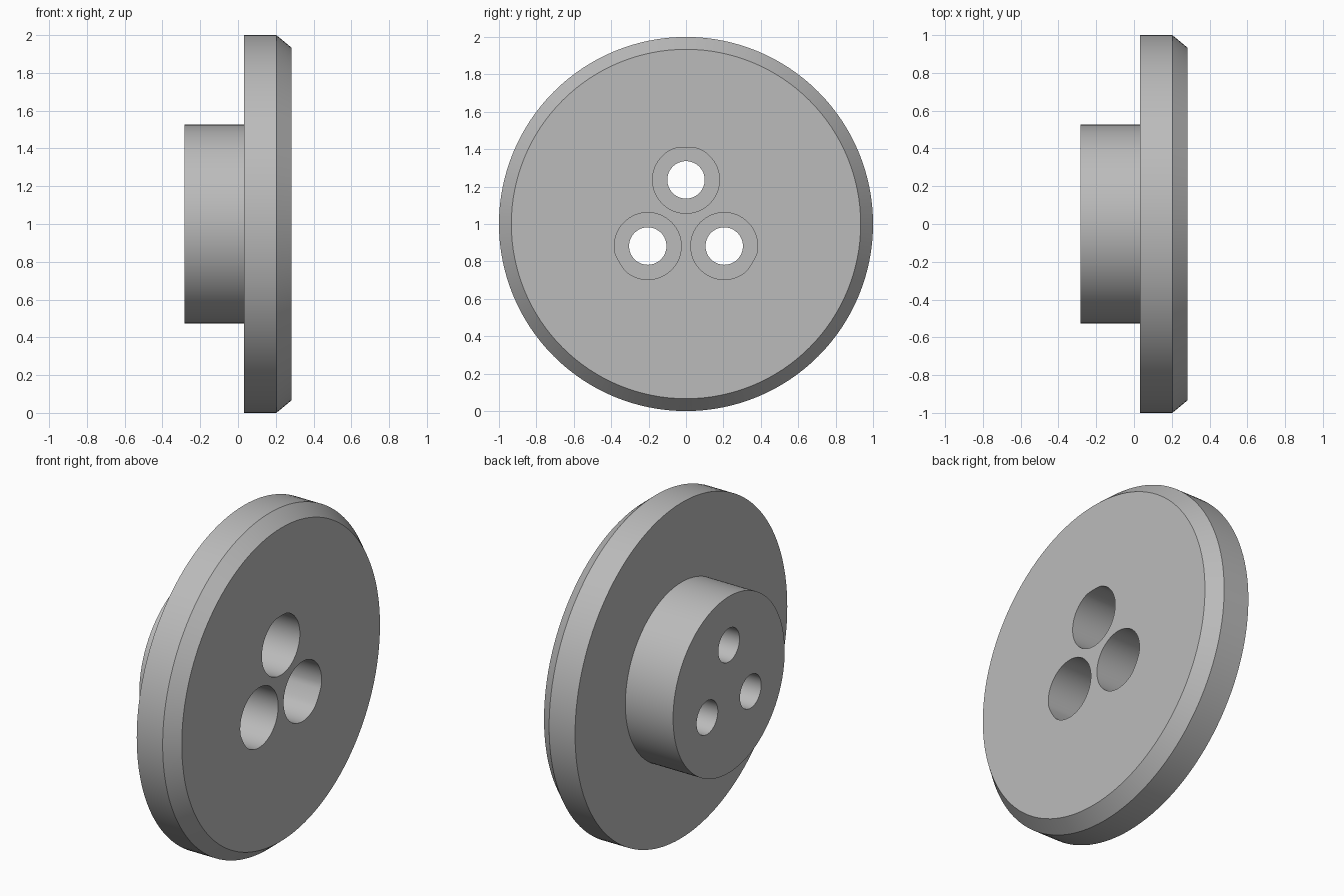
import bpy
import bmesh
from math import cos, sin, pi, hypot
from mathutils import Vector

cube = bpy.data.objects.get("Cube")
if cube:
    bpy.data.objects.remove(cube, do_unlink=True)

HUB_Z = 1.0          # height of the axis
HOLE_PITCH = 0.236   # bolt circle radius
BORE_LIMIT = 0.41    # outer limit of the wide bores
BACK, FRONT = -0.283, 0.283
STEP = -0.08         # floor of the wide bores

grey = bpy.data.materials.new("grey")
grey.use_nodes = True
colour = (0.5, 0.5, 0.5, 1)
grey.diffuse_color = colour
grey.node_tree.nodes["Principled BSDF"].inputs["Base Color"].default_value = colour


def ring(radius, count, cy=0.0, cz=0.0, limit=None):
    """Circle of (y, z) points, optionally held inside a larger circle on the axis."""
    points = []
    for i in range(count):
        a = 2 * pi * i / count
        y, z = cy + radius * cos(a), cz + radius * sin(a)
        if limit and hypot(y, z) > limit:
            k = limit / hypot(y, z)
            y, z = y * k, z * k
        points.append((y, z))
    return points


def loft(name, sections):
    """Solid along x through a list of (x, ring points)."""
    bm = bmesh.new()
    rows = [[bm.verts.new(Vector((x, y, z + HUB_Z))) for y, z in pts]
            for x, pts in sections]
    n = len(rows[0])
    for a, b in zip(rows, rows[1:]):
        for i in range(n):
            j = (i + 1) % n
            bm.faces.new((a[i], a[j], b[j], b[i]))
    bm.faces.new(rows[0])
    bm.faces.new(rows[-1])
    bmesh.ops.recalc_face_normals(bm, faces=bm.faces)
    mesh = bpy.data.meshes.new(name)
    bm.to_mesh(mesh)
    bm.free()
    obj = bpy.data.objects.new(name, mesh)
    obj.data.materials.append(grey)
    bpy.context.collection.objects.link(obj)
    return obj


# Boss, disc and chamfer as one turned body
profile = [(BACK, 0.526), (0.032, 0.526), (0.032, 1.0), (0.203, 1.0), (FRONT, 0.934)]
body = loft("flanged_disc", [(x, ring(r, 128)) for x, r in profile])

# Three stepped bolt holes: narrow through the boss, wide from the front
cutters = []
for i in range(3):
    a = pi / 2 + i * 2 * pi / 3
    cy, cz = HOLE_PITCH * cos(a), HOLE_PITCH * sin(a)
    narrow = ring(0.1, 64, cy, cz)
    wide = ring(0.179, 64, cy, cz, BORE_LIMIT)
    cutters.append(loft("hole_cutter", [(BACK - 0.1, narrow), (STEP, narrow),
                                        (STEP, wide), (FRONT + 0.1, wide)]))

bpy.ops.object.select_all(action='DESELECT')
body.select_set(True)
bpy.context.view_layer.objects.active = body
for cutter in cutters:
    cutter.hide_render = True
    mod = body.modifiers.new("bolt_hole", 'BOOLEAN')
    mod.operation = 'DIFFERENCE'
    mod.solver = 'EXACT'
    mod.object = cutter
    bpy.ops.object.modifier_apply(modifier=mod.name)
    bpy.data.objects.remove(cutter, do_unlink=True)

bpy.ops.object.shade_smooth_by_angle(angle=pi / 6)
